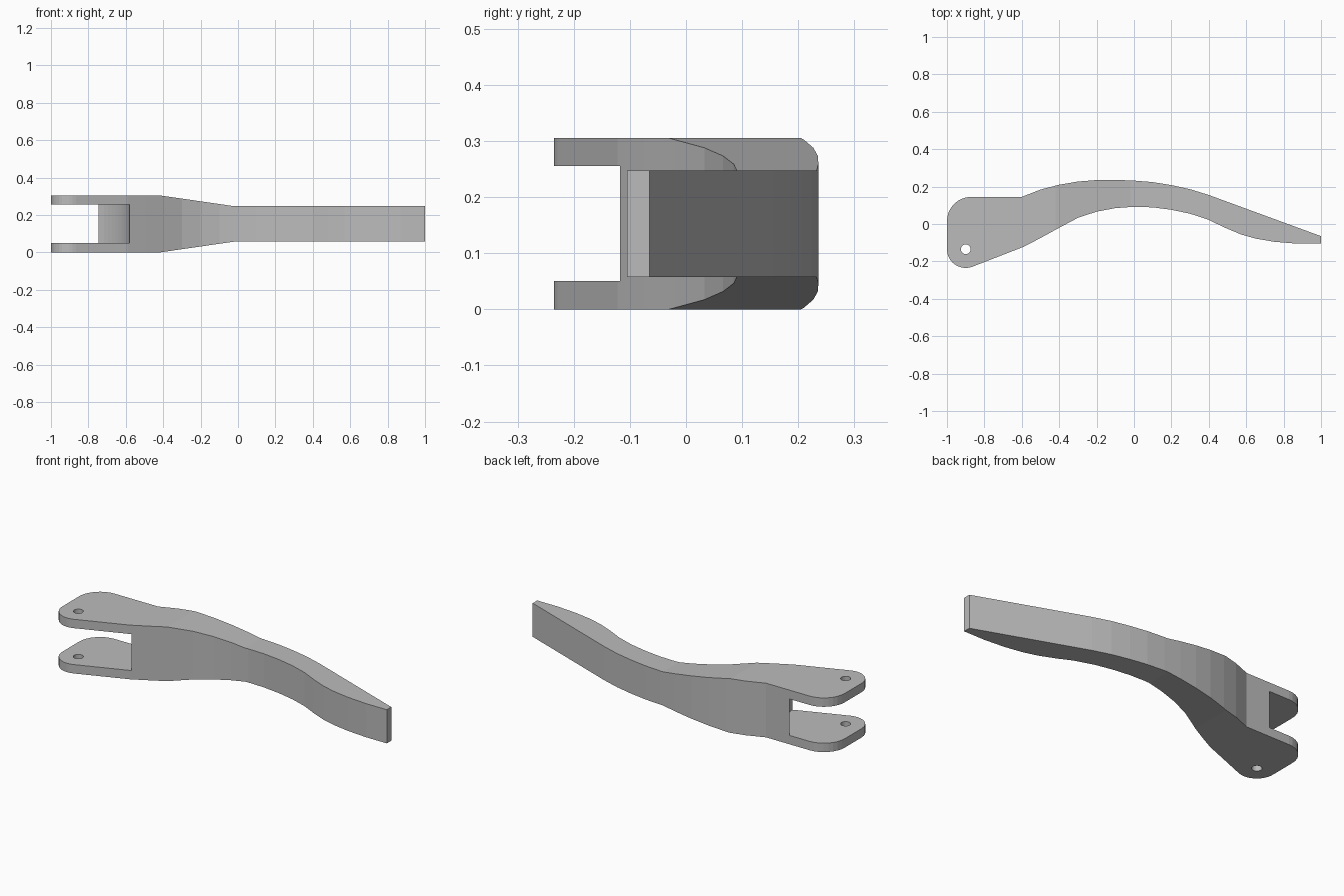
import bpy, bmesh
from math import cos, sin, radians
from mathutils import Vector

cube = bpy.data.objects.get("Cube")
if cube:
    bpy.data.objects.remove(cube)

grey = bpy.data.materials.new("plain grey")
grey.use_nodes = True
colour = (0.5, 0.5, 0.5, 1)
grey.diffuse_color = colour
grey.node_tree.nodes["Principled BSDF"].inputs["Base Color"].default_value = colour

HEIGHT = 0.305
PIVOT = (-0.9, -0.135)


def arc(centre, radius, start, end, steps):
    """Points along an arc, angles in degrees."""
    angles = [radians(start + (end - start) * i / steps) for i in range(steps + 1)]
    return [(centre[0] + radius * cos(a), centre[1] + radius * sin(a)) for a in angles]


def prism(name, outline, low, high, along_y=False):
    """Extrude an outline along z, or an x-z outline along y."""
    bm = bmesh.new()
    place = (lambda p: (p[0], low, p[1])) if along_y else (lambda p: (p[0], p[1], low))
    face = bm.faces.new([bm.verts.new(place(p)) for p in outline])
    made = bmesh.ops.extrude_face_region(bm, geom=[face])["geom"]
    shift = Vector((0, high - low, 0) if along_y else (0, 0, high - low))
    bmesh.ops.translate(bm, vec=shift, verts=[v for v in made if isinstance(v, bmesh.types.BMVert)])
    bmesh.ops.recalc_face_normals(bm, faces=bm.faces)
    mesh = bpy.data.meshes.new(name)
    bm.to_mesh(mesh)
    bm.free()
    mesh.materials.append(grey)
    obj = bpy.data.objects.new(name, mesh)
    bpy.context.collection.objects.link(obj)
    return obj


def cut(target, tool, operation):
    mod = target.modifiers.new(tool.name, "BOOLEAN")
    mod.operation, mod.object, mod.solver = operation, tool, "EXACT"
    tool.hide_render = True
    tool.hide_set(True)


# Curved lever outline: rounded fork end, then lower edge, tip and upper edge
lower = [(-0.59, -0.122), (-0.5, -0.075), (-0.4, -0.02), (-0.3, 0.033), (-0.2, 0.066),
         (-0.1, 0.085), (0, 0.092), (0.1, 0.089), (0.2, 0.076), (0.3, 0.055), (0.4, 0.022),
         (0.48, -0.017), (0.57, -0.055), (0.65, -0.078), (0.75, -0.095), (0.87, -0.105)]
upper = [(0.4, 0.155), (0.3, 0.186), (0.2, 0.208), (0.1, 0.224), (0, 0.232), (-0.1, 0.236),
         (-0.2, 0.235), (-0.3, 0.227), (-0.4, 0.21), (-0.5, 0.184), (-0.6, 0.145)]
outline = (arc((-0.87, 0.015), 0.13, 90, 180, 8) + arc(PIVOT, 0.1, 180, 290, 10)
           + lower + [(1, -0.105), (1, -0.065)] + upper)
lever = prism("lever", outline, 0, HEIGHT)

# Side envelope thins the handle towards the tip
top = [(-1.2, HEIGHT), (-0.42, HEIGHT), (-0.02, 0.247), (1.2, 0.247)]
bottom = [(x, HEIGHT - z) for x, z in reversed(top)]
# Keep the envelope slightly proud where the lever is full height
nudge = 0.0002
envelope = [(x, z + nudge) for x, z in top] + [(x, z - nudge) for x, z in bottom]
cut(lever, prism("taper_envelope", envelope, -1, 1, True), "INTERSECT")

# Round slot between the fork arms, and the pivot hole through both
cut(lever, prism("fork_slot", arc(PIVOT, 0.32, 0, 355, 71), 0.05, 0.255), "DIFFERENCE")
cut(lever, prism("pivot_hole", arc(PIVOT, 0.026, 0, 345, 23), -0.1, 0.4), "DIFFERENCE")

# Bake the cuts and remove the helpers
bpy.context.view_layer.update()
baked = bpy.data.meshes.new_from_object(lever.evaluated_get(bpy.context.evaluated_depsgraph_get()))
tools = [m.object for m in lever.modifiers]
lever.modifiers.clear()
lever.data = baked
for tool in tools:
    bpy.data.objects.remove(tool)
